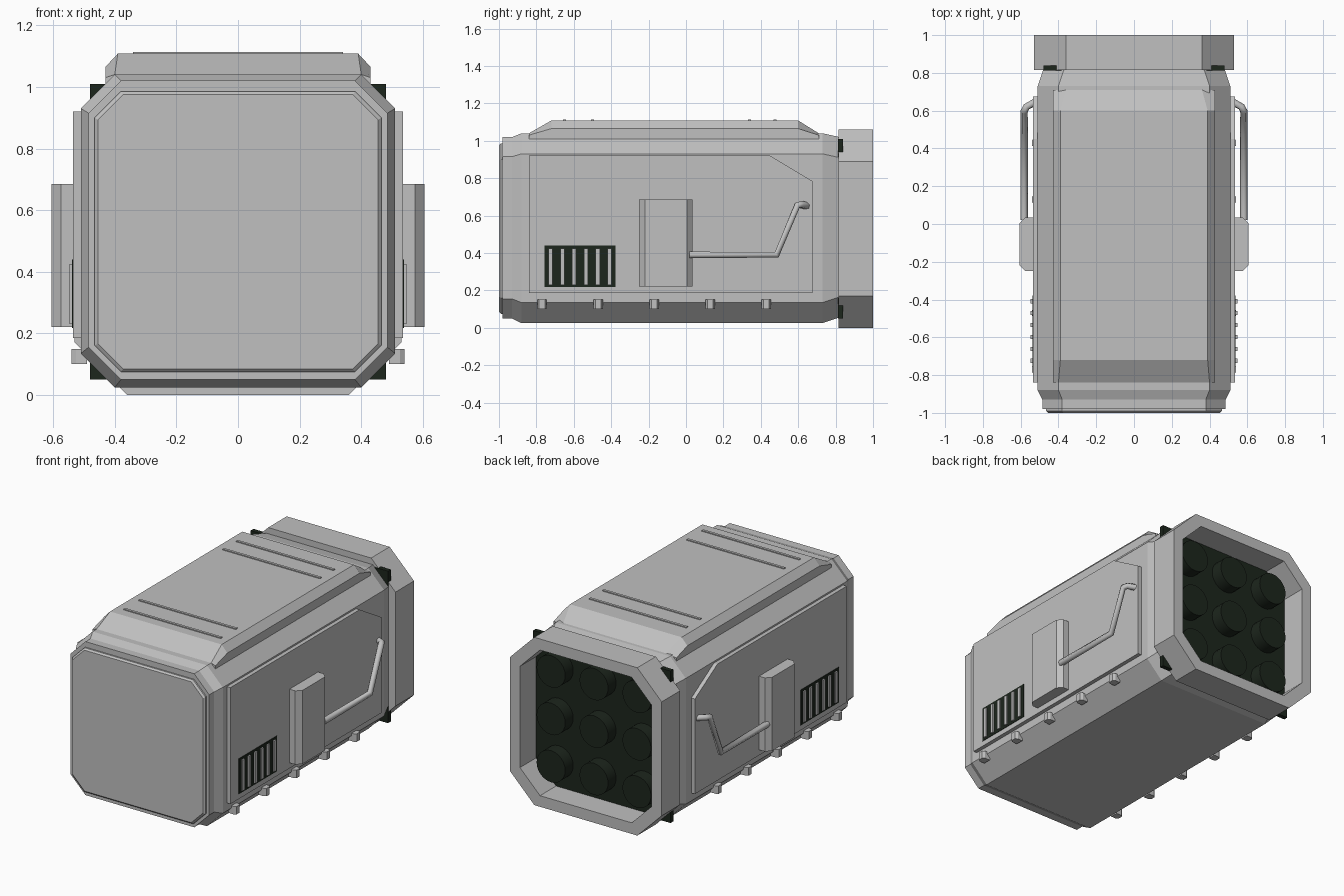
import bpy
import bmesh
from mathutils import Vector

cube = bpy.data.objects.get("Cube")
if cube:
    bpy.data.objects.remove(cube)


def material(name, colour):
    m = bpy.data.materials.new(name)
    m.use_nodes = True
    m.diffuse_color = colour
    m.node_tree.nodes["Principled BSDF"].inputs["Base Color"].default_value = colour
    return m


GREY = material("light grey metal", (0.53, 0.53, 0.53, 1))
DARK = material("dark green black", (0.012, 0.019, 0.012, 1))


def finish(name, bm, mat):
    bmesh.ops.recalc_face_normals(bm, faces=bm.faces)
    mesh = bpy.data.meshes.new(name)
    bm.to_mesh(mesh)
    bm.free()
    mesh.materials.append(mat)
    ob = bpy.data.objects.new(name, mesh)
    bpy.context.collection.objects.link(ob)
    return ob


def loft(name, rings, mat, closed=False):
    """Skin rings of points; closed joins the last ring to the first."""
    bm = bmesh.new()
    loops = [[bm.verts.new(p) for p in ring] for ring in rings]
    pairs = list(zip(loops, loops[1:]))
    if closed:
        pairs.append((loops[-1], loops[0]))
    else:
        bm.faces.new(loops[0])
        bm.faces.new(loops[-1])
    n = len(loops[0])
    for a, b in pairs:
        for i in range(n):
            j = (i + 1) % n
            bm.faces.new((a[i], a[j], b[j], b[i]))
    return finish(name, bm, mat)


def box(name, lo, hi, mat):
    bm = bmesh.new()
    bmesh.ops.create_cube(bm, size=1)
    for v in bm.verts:
        v.co = [(a + b) / 2 + c * (b - a) for a, b, c in zip(lo, hi, v.co)]
    return finish(name, bm, mat)


def octagon(y, half, z0, z1, cut):
    quarter = [(half, z1 - cut), (half - cut, z1)]
    top = quarter + [(-x, z) for x, z in reversed(quarter)]
    ring = top + [(x, z0 + z1 - z) for x, z in reversed(top)]
    return [(x, y, z) for x, z in ring]


def tube(name, points, radius, mat):
    curve = bpy.data.curves.new(name, "CURVE")
    curve.dimensions = "3D"
    curve.bevel_depth = radius
    curve.bevel_resolution = 1
    curve.use_fill_caps = True
    spline = curve.splines.new("POLY")
    spline.points.add(len(points) - 1)
    for p, co in zip(spline.points, points):
        p.co = (*co, 1)
    curve.materials.append(mat)
    ob = bpy.data.objects.new(name, curve)
    bpy.context.collection.objects.link(ob)


# Hull and front plate
loft("main_body", [octagon(-0.98, 0.485, 0.05, 1.02, 0.105),
                   octagon(-0.93, 0.485, 0.05, 1.02, 0.105),
                   octagon(-0.88, 0.51, 0.025, 1.04, 0.11),
                   octagon(0.73, 0.51, 0.025, 1.04, 0.11),
                   octagon(0.82, 0.48, 0.055, 1.02, 0.11)], GREY)
loft("front_plate", [octagon(-0.97, 0.465, 0.075, 0.985, 0.085),
                     octagon(-0.99, 0.465, 0.075, 0.985, 0.085),
                     octagon(-1.0, 0.455, 0.085, 0.975, 0.082)], GREY)

# Rear frame with recessed dark back plate and nozzles
loft("rear_frame", [octagon(0.815, 0.53, 0, 1.06, 0.17),
                    octagon(1.0, 0.53, 0, 1.06, 0.17),
                    octagon(1.0, 0.46, 0.07, 0.99, 0.14),
                    octagon(0.815, 0.46, 0.07, 0.99, 0.14)], GREY, closed=True)
box("back_plate", (-0.48, 0.812, 0.05), (0.48, 0.84, 1.01), DARK)
for col in (-1, 0, 1):
    for row in (-1, 0, 1):
        bm = bmesh.new()
        bmesh.ops.create_cone(bm, cap_ends=True, segments=24,
                              radius1=0.1, radius2=0.1, depth=0.1)
        for v in bm.verts:
            x, y, z = v.co
            v.co = Vector((x + col * 0.3, 0.87 + z, y + 0.53 + row * 0.3))
        nozzle = finish("rear_nozzle", bm, DARK)
        for p in nozzle.data.polygons:
            p.use_smooth = abs(p.normal.y) < 0.5


# Raised roof with sloping ends and thin ribs
def roof_ring(y, shoulder, top, inner):
    half = [(0.43, 1.01), (0.43, shoulder), (inner, top)]
    return [(x, y, z) for x, z in half + [(-x, z) for x, z in reversed(half)]]


loft("roof", [roof_ring(-0.84, 1.03, 1.04, 0.40),
              roof_ring(-0.72, 1.065, 1.108, 0.39),
              roof_ring(0.60, 1.065, 1.108, 0.39),
              roof_ring(0.71, 1.03, 1.04, 0.36)], GREY)
for y in (-0.65, -0.5, 0.34, 0.475):
    box("roof_rib", (-0.34, y - 0.008, 1.1), (0.34, y + 0.008, 1.114), GREY)

# Side fittings, repeated on both flanks
PANEL = [(-0.84, 0.185), (0.675, 0.185), (0.675, 0.785), (0.45, 0.92), (-0.84, 0.92)]
for side, s in (("left", 1), ("right", -1)):
    loft(side + "_side_panel", [[(s * x, y, z) for y, z in PANEL]
                                for x in (0.5, 0.535)], GREY)

    # Equipment box with bevelled upright edges
    profile = [(0.52, -0.25), (0.575, -0.25), (0.605, -0.22),
               (0.605, 0.005), (0.575, 0.035), (0.52, 0.035)]
    loft(side + "_equipment_box", [[(s * x, y, z) for x, y in profile]
                                   for z in (0.22, 0.685)], GREY)

    # Bent pipe running back from the box
    tube(side + "_pipe", [(s * 0.582, 0.02, 0.39), (s * 0.582, 0.485, 0.39),
                          (s * 0.582, 0.595, 0.655), (s * 0.57, 0.62, 0.658),
                          (s * 0.525, 0.645, 0.652)], 0.02, GREY)

    # Vent with upright slats
    box(side + "_vent", (s * 0.53, -0.757, 0.217), (s * 0.538, -0.378, 0.44), DARK)
    for i in range(6):
        y = -0.724 + i * 0.063
        box(side + "_vent_slat", (s * 0.53, y - 0.011, 0.23),
            (s * 0.547, y + 0.011, 0.425), GREY)

    # Clips along the lower edge
    for i in range(5):
        y = -0.77 + i * 0.3
        loft(side + "_lower_clip", [[(s * x, y + w * d, z) for w, x in
                                     ((-1, 0.49), (-1, 0.525), (-0.6, 0.54),
                                      (0.6, 0.54), (1, 0.525), (1, 0.49))]
                                    for z, d in ((0.1, 0.025), (0.15, 0.025))], GREY)
